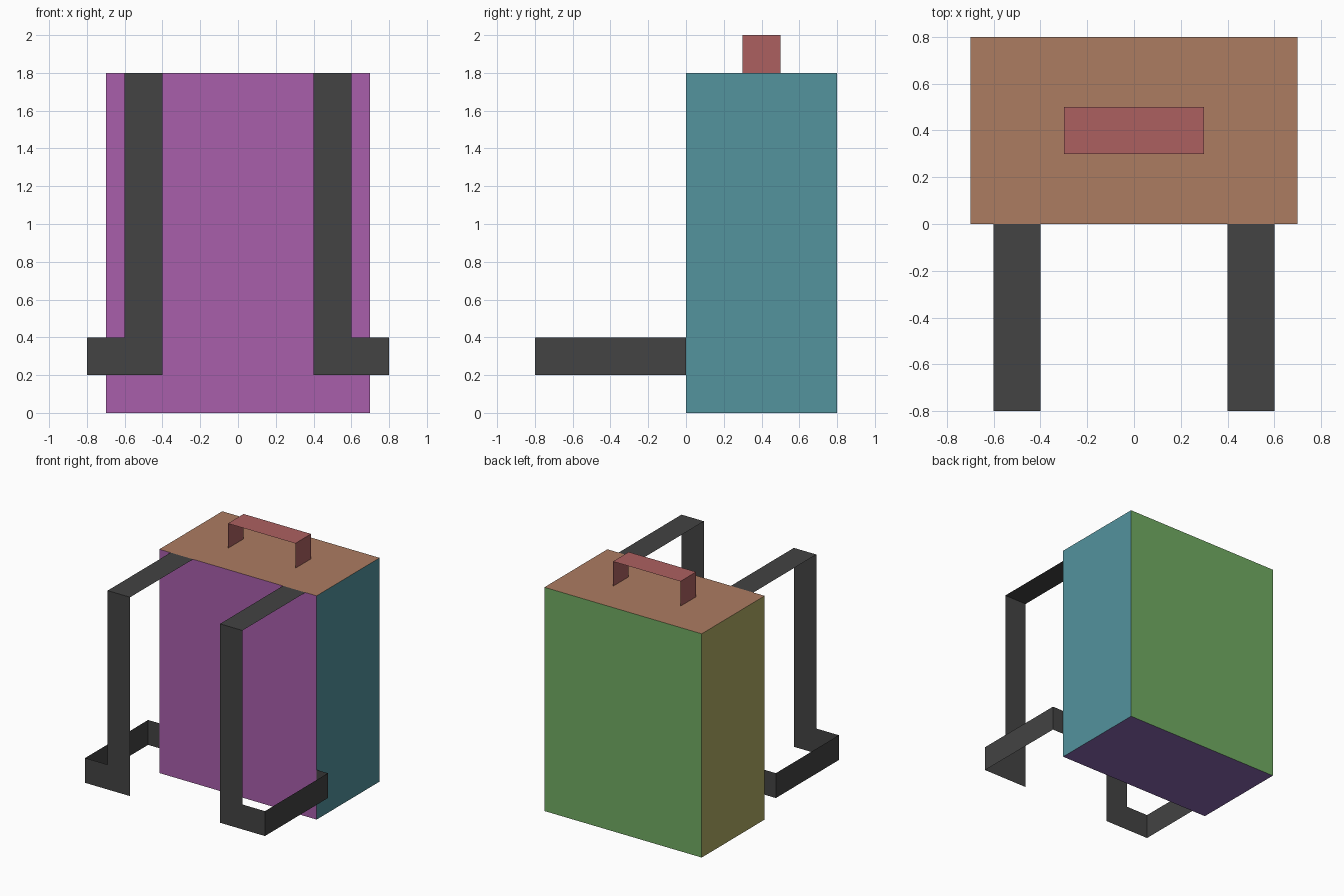
import bpy
import bmesh
from mathutils import Vector

default = bpy.data.objects.get("Cube")
if default:
    bpy.data.objects.remove(default, do_unlink=True)


def material(name, rgb):
    """Flat material from 0-255 display colour, stored as linear."""
    lin = [((c / 255 + 0.055) / 1.055) ** 2.4 for c in rgb]
    mat = bpy.data.materials.new(name)
    mat.use_nodes = True
    mat.diffuse_color = (*lin, 1)
    bsdf = next(n for n in mat.node_tree.nodes if n.type == 'BSDF_PRINCIPLED')
    bsdf.inputs["Base Color"].default_value = (*lin, 1)
    return mat


def add_object(name, bm, mats):
    mesh = bpy.data.meshes.new(name)
    bm.to_mesh(mesh)
    bm.free()
    for mat in mats:
        mesh.materials.append(mat)
    obj = bpy.data.objects.new(name, mesh)
    bpy.context.collection.objects.link(obj)
    return obj


def ribbon(name, path, width, mat, mirror=False):
    """Thin flat band following a path, widened along one vector."""
    bm = bmesh.new()
    rows = [(bm.verts.new(p), bm.verts.new(Vector(p) + Vector(width))) for p in path]
    for (a, b), (c, d) in zip(rows, rows[1:]):
        bm.faces.new((a, c, d, b))
    obj = add_object(name, bm, [mat])
    if mirror:
        obj.modifiers.new("Mirror", 'MIRROR').use_axis[0] = True
    return obj


charcoal = material("charcoal", (67, 67, 67))
red = material("dusty red", (172, 96, 96))

# Pack body: a box with a different colour on each side
sides = [
    ((0, -1, 0), material("purple", (168, 95, 171))),
    ((0, 1, 0), material("green", (113, 172, 99))),
    ((1, 0, 0), material("teal", (83, 147, 157))),
    ((-1, 0, 0), material("olive", (174, 169, 98))),
    ((0, 0, 1), material("brown", (172, 124, 97))),
    ((0, 0, -1), material("violet", (138, 103, 178))),
]
bm = bmesh.new()
bmesh.ops.create_cube(bm, size=1)
bmesh.ops.scale(bm, vec=(1.4, 0.8, 1.8), verts=bm.verts)
bmesh.ops.translate(bm, vec=(0, 0.4, 0.9), verts=bm.verts)
bm.normal_update()
for face in bm.faces:
    face.material_index = max(range(6), key=lambda i: face.normal.dot(Vector(sides[i][0])))
add_object("pack_body", bm, [mat for _, mat in sides])

# Carry handle on top
ribbon("top_handle",
       [(-0.3, 0.3, 1.8), (-0.3, 0.3, 2), (0.3, 0.3, 2), (0.3, 0.3, 1.8)],
       (0, 0.2, 0), red)

# Shoulder straps: over the top and down the front
ribbon("shoulder_straps",
       [(0.4, 0, 1.8), (0.4, -0.8, 1.8), (0.4, -0.8, 0.2)],
       (0.2, 0, 0), charcoal, mirror=True)

# Lower straps: outward, then back to the body
ribbon("lower_straps",
       [(0.6, -0.8, 0.2), (0.8, -0.8, 0.2), (0.8, 0, 0.2), (0.7, 0, 0.2)],
       (0, 0, 0.2), charcoal, mirror=True)
